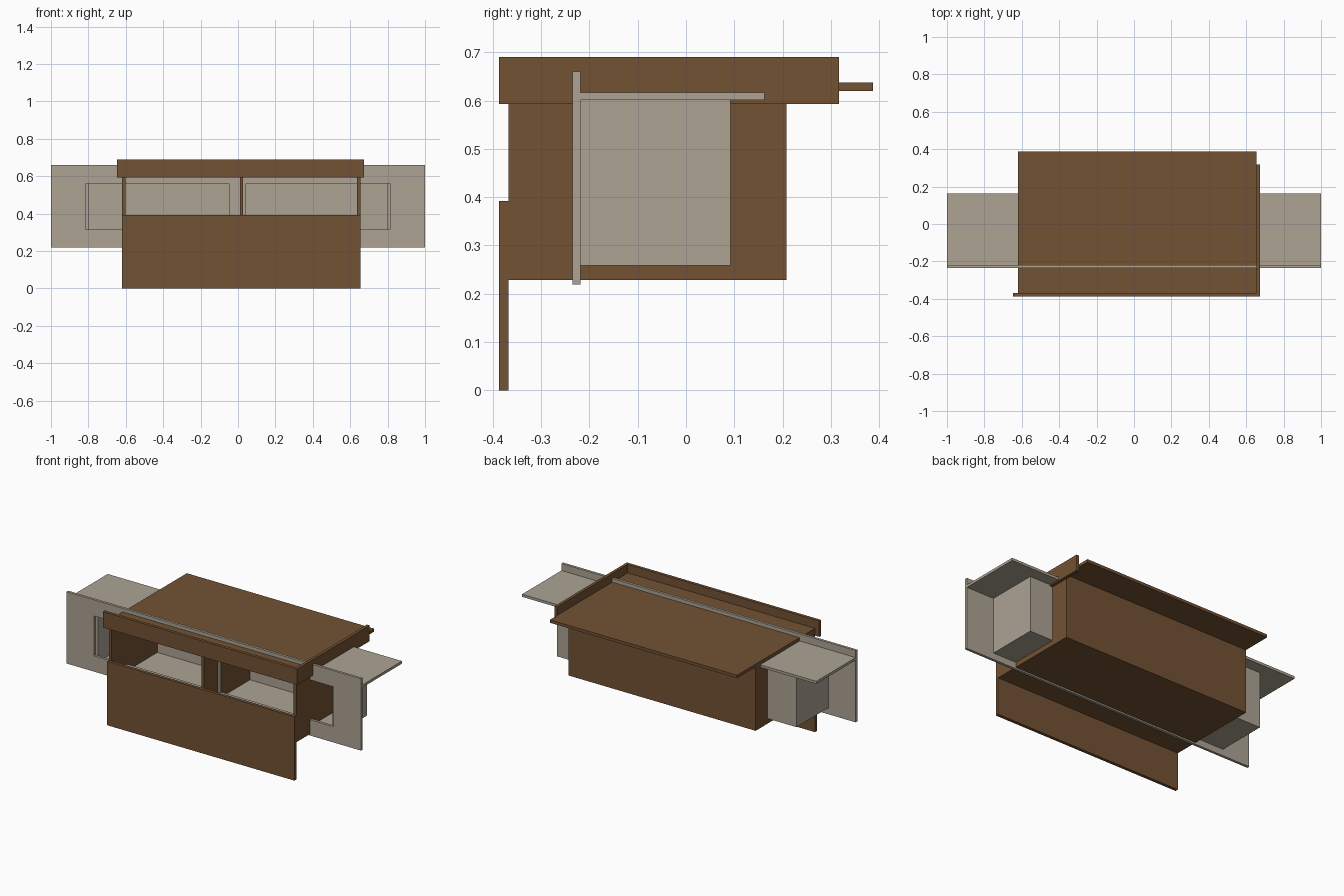
import bpy, bmesh

if "Cube" in bpy.data.objects:
    bpy.data.objects.remove(bpy.data.objects["Cube"])


def material(name, rgb):
    m = bpy.data.materials.new(name)
    m.diffuse_color = (*rgb, 1)
    m.use_nodes = True
    m.node_tree.nodes["Principled BSDF"].inputs["Base Color"].default_value = m.diffuse_color
    return m


BROWN = material("brown wood", (0.171, 0.084, 0.034))
GREY = material("warm grey", (0.413, 0.366, 0.296))


def board(name, mat, x, y, z):
    """Flat board given by its (min, max) range on each axis."""
    bm = bmesh.new()
    bmesh.ops.create_cube(bm, size=1)
    for v in bm.verts:
        v.co = [r[0] if c < 0 else r[1] for c, r in zip(v.co, (x, y, z))]
    me = bpy.data.meshes.new(name)
    bm.to_mesh(me)
    bm.free()
    me.materials.append(mat)
    ob = bpy.data.objects.new(name, me)
    bpy.context.collection.objects.link(ob)


# Brown outer cabinet
L, R, T = -0.619, 0.654, 0.018
FRONT, BACK = -0.368, 0.190
board("cabinet_bottom", BROWN, (L, R), (FRONT, BACK + T), (0.228, 0.246))
board("cabinet_back", BROWN, (L, R), (BACK, BACK + T), (0.246, 0.620))
for name, x in (("left_side", L), ("centre_divider", 0.010), ("right_side", R - T)):
    board("cabinet_" + name, BROWN, (x, x + T), (FRONT, BACK), (0.246, 0.620))
board("cabinet_top", BROWN, (L, R), (FRONT, 0.387), (0.620, 0.638))
board("front_drop_panel", BROWN, (L, R), (-0.387, FRONT), (0, 0.392))

# Brown rim: front board and right end board
board("front_apron", BROWN, (-0.648, 0.673), (-0.387, FRONT), (0.593, 0.690))
board("right_apron", BROWN, (0.655, 0.673), (FRONT, 0.317), (0.593, 0.690))

# Grey face frame
FY = (-0.235, -0.219)
board("frame_lower_rail", GREY, (-1, 1), FY, (0.219, 0.316))
board("frame_upper_rail", GREY, (-1, 1), FY, (0.561, 0.660))
for name, x in (("left", (-1, -0.815)), ("centre", (-0.048, 0.042)), ("right", (0.812, 1))):
    board("frame_stile_" + name, GREY, x, FY, (0.316, 0.561))

# Grey inner box
board("box_top", GREY, (-1, 1), (-0.219, 0.163), (0.601, 0.617))
board("box_back", GREY, (-0.815, 0.812), (0.076, 0.092), (0.259, 0.601))
board("box_bottom", GREY, (-0.799, 0.796), (-0.219, 0.076), (0.259, 0.275))
for name, x in (("left", -0.815), ("right", 0.796)):
    board("box_side_" + name, GREY, (x, x + 0.016), (-0.219, 0.076), (0.259, 0.601))
